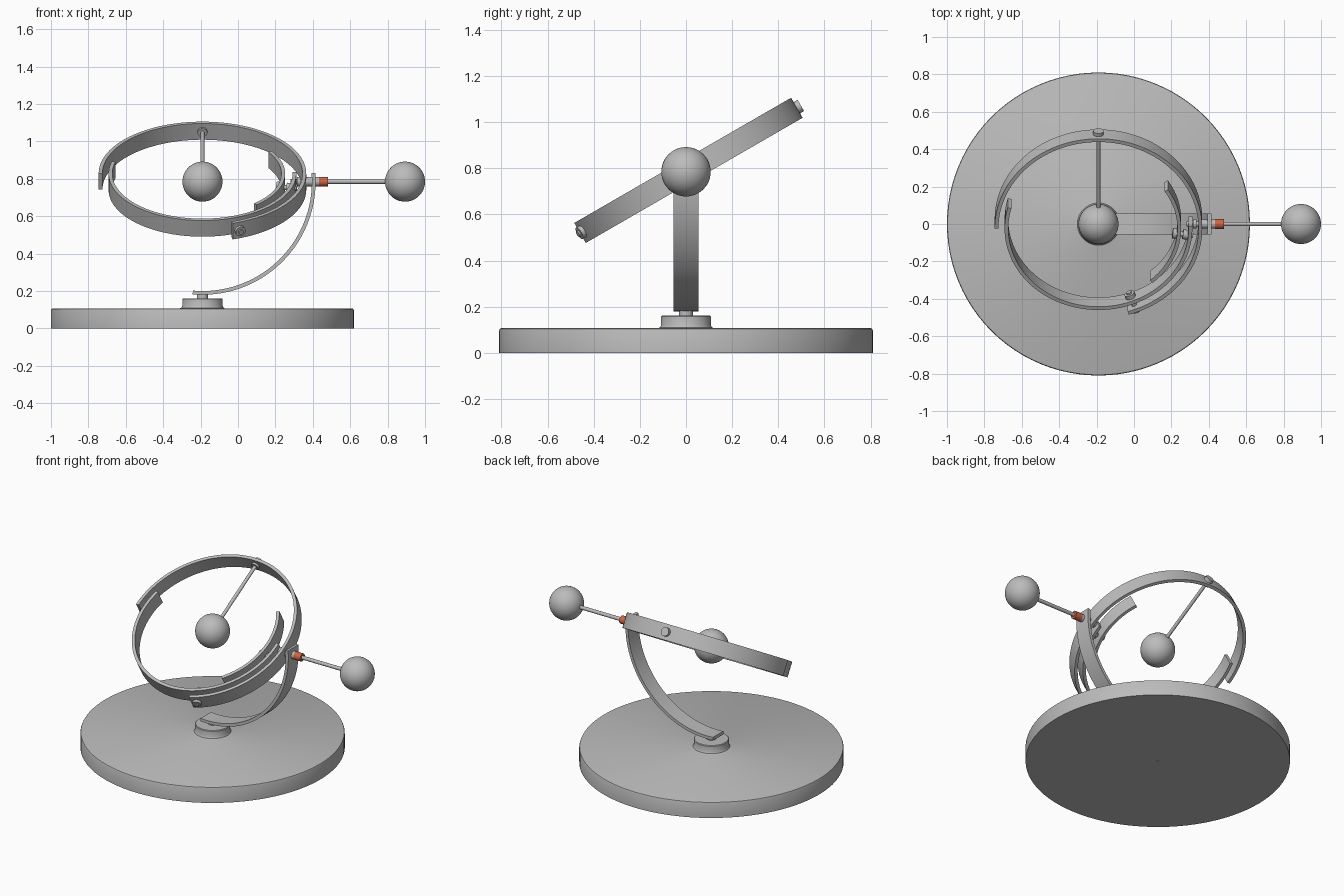
import bpy, bmesh
from math import radians, cos, sin, pi
from mathutils import Matrix, Vector

cube = bpy.data.objects.get("Cube")
if cube:
    bpy.data.objects.remove(cube, do_unlink=True)


def material(name, color):
    m = bpy.data.materials.new(name)
    m.use_nodes = True
    m.diffuse_color = (*color, 1)
    m.node_tree.nodes["Principled BSDF"].inputs["Base Color"].default_value = (*color, 1)
    return m


GREY = material("light grey metal", (0.5, 0.5, 0.5))
ORANGE = material("orange collar", (0.62, 0.13, 0.06))
CENTRE = Vector((-0.19, 0, 0.785))
UPRIGHT = Matrix.Translation(CENTRE) @ Matrix.Rotation(radians(90), 4, "X")
TILTED = Matrix.Translation(CENTRE) @ Matrix.Rotation(radians(30), 4, "X")


def finish(name, bm, matrix=Matrix(), mat=GREY):
    bmesh.ops.recalc_face_normals(bm, faces=bm.faces)
    mesh = bpy.data.meshes.new(name)
    bm.to_mesh(mesh)
    bm.free()
    mesh.transform(matrix)
    mesh.materials.append(mat)
    ob = bpy.data.objects.new(name, mesh)
    bpy.context.collection.objects.link(ob)
    bpy.ops.object.select_all(action="DESELECT")
    ob.select_set(True)
    bpy.context.view_layer.objects.active = ob
    bpy.ops.object.shade_smooth_by_angle(angle=radians(35))
    return ob


def lathe(name, profile, matrix, steps=96):
    """Spin a (radius, height) profile around z."""
    bm = bmesh.new()
    verts = [bm.verts.new((r, 0, z)) for r, z in profile]
    edges = [bm.edges.new(pair) for pair in zip(verts, verts[1:])]
    bmesh.ops.spin(bm, geom=verts + edges, axis=(0, 0, 1), cent=(0, 0, 0),
                   angle=2 * pi, steps=steps)
    bmesh.ops.remove_doubles(bm, verts=bm.verts, dist=1e-5)
    return finish(name, bm, matrix)


def band(name, outer, start, end, width, matrix, thick=0.02):
    """Curved strip of rectangular section around local z, angles in degrees."""
    bm = bmesh.new()
    count = max(8, int(abs(end - start) / 3))
    rows = []
    for i in range(count + 1):
        a = radians(start + (end - start) * i / count)
        rows.append([bm.verts.new((r * cos(a), r * sin(a), z)) for r, z in (
            (outer, -width / 2), (outer, width / 2),
            (outer - thick, width / 2), (outer - thick, -width / 2))])
    for p, q in zip(rows, rows[1:]):
        for k in range(4):
            n = (k + 1) % 4
            bm.faces.new((p[k], p[n], q[n], q[k]))
    bm.faces.new(rows[0])
    bm.faces.new(rows[-1])
    return finish(name, bm, matrix)


def rod(name, radius, near, far, angle=0, matrix=TILTED, mat=GREY, sides=24):
    """Cylinder pointing outward from the centre at an angle in the ring plane."""
    bm = bmesh.new()
    bmesh.ops.create_cone(bm, cap_ends=True, segments=sides, radius1=radius,
                          radius2=radius, depth=far - near)
    spin = Matrix.Rotation(radians(angle), 4, "Z") @ Matrix.Rotation(radians(90), 4, "Y")
    return finish(name, bm, matrix @ spin @ Matrix.Translation((0, 0, (near + far) / 2)), mat)


def ball(name, radius, location):
    bm = bmesh.new()
    bmesh.ops.create_uvsphere(bm, u_segments=48, v_segments=24, radius=radius)
    return finish(name, bm, Matrix.Translation(location))


# Round base with raised hub and pivot pin
lathe("base", [(0, 0.03), (0.008, 0.03), (0.008, 0), (0.81, 0), (0.81, 0.097),
               (0.807, 0.104), (0.8, 0.107), (0.122, 0.107), (0.113, 0.11),
               (0.108, 0.12), (0.108, 0.157), (0.104, 0.161), (0, 0.161)],
      Matrix.Translation((CENTRE.x, 0, 0)))
lathe("pivot_pin", [(0, 0.15), (0.03, 0.15), (0.03, 0.185), (0, 0.185)],
      Matrix.Translation((CENTRE.x, 0, 0)), 24)

# Quarter-circle support arm
band("support_arm", 0.605, -95, 4.5, 0.11, UPRIGHT)

# Tilted partial rings
band("outer_ring", 0.555, -73, 180, 0.1, TILTED)
band("middle_ring", 0.502, -195, 2, 0.1, TILTED)
band("inner_ring", 0.442, -49, 33, 0.1, TILTED)

# Central ball carried by a rod from the back of the outer ring
ball("centre_ball", 0.107, CENTRE)
rod("centre_rod", 0.011, 0.05, 0.54, 90)
rod("centre_rod_inner_nut", 0.026, 0.522, 0.54, 90)
rod("centre_rod_outer_nut", 0.028, 0.55, 0.575, 90)

# Bolt joining outer and middle rings at the front
rod("front_bolt", 0.014, 0.45, 0.58, -69)
rod("front_bolt_inner_head", 0.028, 0.46, 0.485, -69)
rod("front_bolt_outer_head", 0.028, 0.55, 0.572, -69)

# Bolt joining inner and middle rings
rod("side_bolt", 0.013, 0.4, 0.51, -8)
rod("side_bolt_inner_head", 0.028, 0.4, 0.424, -8)
rod("side_bolt_spacer", 0.026, 0.455, 0.482, -8)

# Axle through rings and arm
rod("axle", 0.014, 0.47, 0.62)
rod("axle_inner_nut", 0.025, 0.505, 0.525)
rod("axle_spacer", 0.025, 0.55, 0.59)
rod("axle_outer_nut", 0.025, 0.6, 0.622)

# Outer ball on its rod with coloured collar
rod("outer_rod", 0.012, 0.6, 1.0)
rod("collar", 0.026, 0.622, 0.672, mat=ORANGE)
ball("outer_ball", 0.107, CENTRE + Vector((1.083, 0, 0)))
